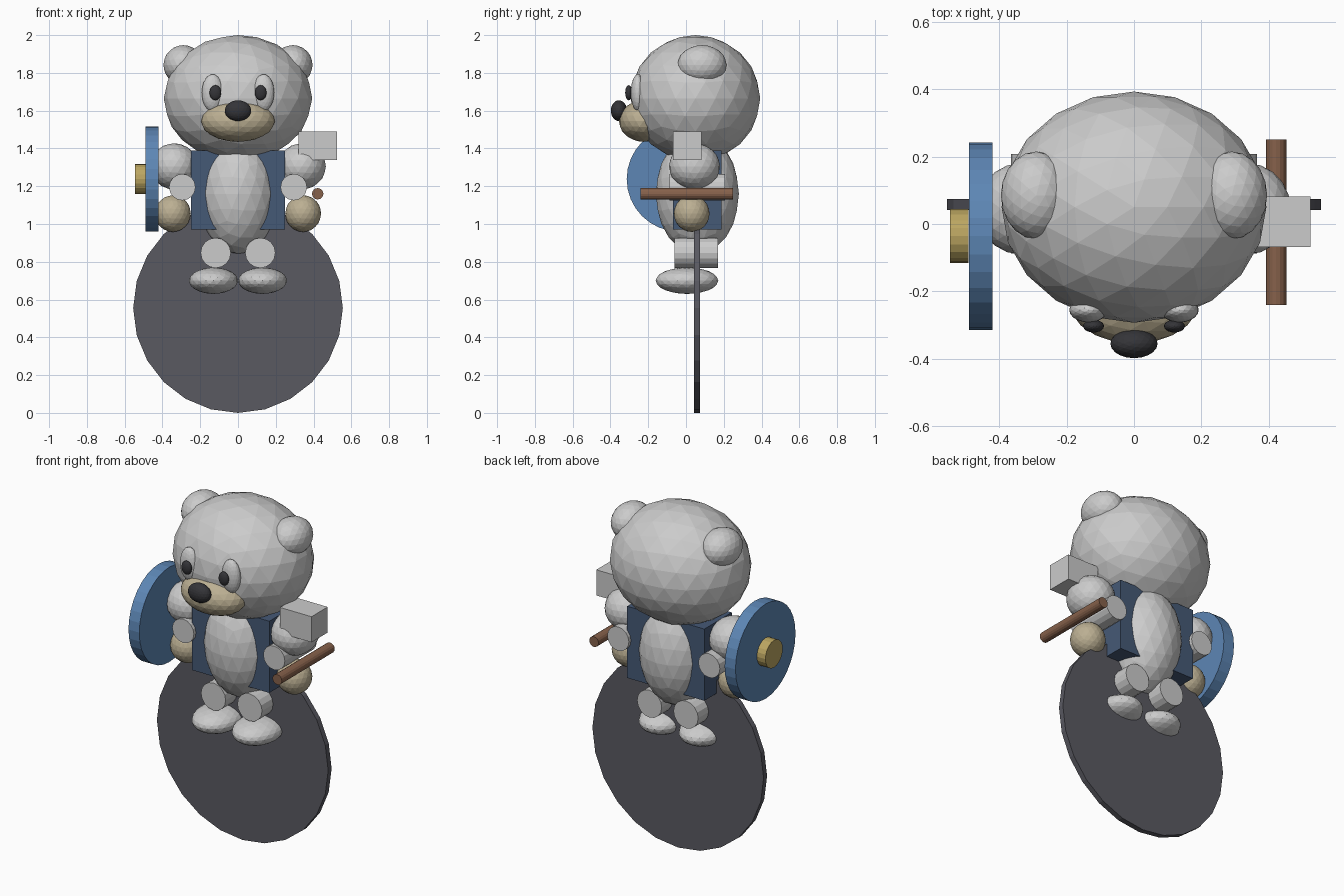
import bpy
from math import pi

if "Cube" in bpy.data.objects:
    bpy.data.objects.remove(bpy.data.objects["Cube"])


def material(name, rgb):
    m = bpy.data.materials.new(name)
    m.diffuse_color = (*rgb, 1)
    m.use_nodes = True
    m.node_tree.nodes["Principled BSDF"].inputs["Base Color"].default_value = m.diffuse_color
    return m


TAN = material("tan", (0.50, 0.43, 0.29))
WHITE = material("white", (0.8, 0.8, 0.8))
BLACK = material("black", (0.035, 0.035, 0.04))
NAVY = material("navy", (0.06, 0.10, 0.18))
BLUE = material("blue", (0.11, 0.24, 0.46))
GOLD = material("gold", (0.50, 0.38, 0.12))
BROWN = material("brown", (0.24, 0.12, 0.07))
DARK = material("dark_grey", (0.10, 0.10, 0.12))


def finish(name, scale, mat):
    o = bpy.context.object
    o.name = name
    o.scale = scale
    bpy.ops.object.transform_apply(location=False, rotation=True, scale=True)
    if mat:
        o.data.materials.append(mat)
    return o


def ball(name, loc, radii, mat=None):
    bpy.ops.mesh.primitive_ico_sphere_add(subdivisions=3, radius=1, location=loc)
    return finish(name, radii, mat)


def box(name, loc, size, mat=None):
    bpy.ops.mesh.primitive_cube_add(size=1, location=loc)
    return finish(name, size, mat)


def rod(name, loc, r, depth, axis, mat=None, sides=16):
    rot = (pi / 2, 0, 0) if axis == "y" else (0, pi / 2, 0)
    bpy.ops.mesh.primitive_cylinder_add(vertices=sides, radius=r, depth=depth,
                                        location=loc, rotation=rot)
    return finish(name, (1, 1, 1), mat)


# Head, muzzle, nose and body
ball("head", (0, 0.05, 1.665), (0.393, 0.343, 0.335))
ball("muzzle", (0, -0.225, 1.545), (0.195, 0.13, 0.11), TAN)
ball("nose", (0, -0.355, 1.60), (0.07, 0.043, 0.055), BLACK)
ball("body", (0, 0.06, 1.16), (0.213, 0.22, 0.32))
box("vest", (0, 0.06, 1.18), (0.50, 0.255, 0.42), NAVY)

# Mirrored face parts and limbs
for side, s in (("left", -1), ("right", 1)):
    ball("ear_" + side, (s * 0.29, 0.085, 1.842), (0.105, 0.13, 0.105))
    ball("eye_" + side, (s * 0.135, -0.255, 1.695), (0.057, 0.037, 0.098), WHITE)
    ball("pupil_" + side, (s * 0.12, -0.303, 1.695), (0.031, 0.019, 0.04), BLACK)
    ball("shoulder_" + side, (s * 0.338, 0.045, 1.305), (0.127, 0.135, 0.122))
    rod("arm_" + side, (s * 0.295, 0.06, 1.195), 0.07, 0.295, "y")
    ball("hand_" + side, (s * 0.345, 0.03, 1.055), (0.095, 0.095, 0.097), TAN)
    rod("leg_" + side, (s * 0.118, 0.055, 0.847), 0.08, 0.23, "y")
    ball("foot_" + side, (s * 0.13, 0.005, 0.70), (0.13, 0.166, 0.07))

# Round cape
rod("cape", (0, 0.058, 0.555), 0.555, 0.032, "y", DARK, 24)

# Shield with its boss
rod("shield", (-0.455, -0.036, 1.238), 0.278, 0.07, "x", BLUE, 32)
rod("shield_boss", (-0.518, -0.036, 1.238), 0.08, 0.055, "x", GOLD, 20)

# Hammer
rod("hammer_handle", (0.422, 0.005, 1.16), 0.03, 0.49, "y", BROWN)
box("hammer_head", (0.422, 0.007, 1.415), (0.204, 0.15, 0.15))
